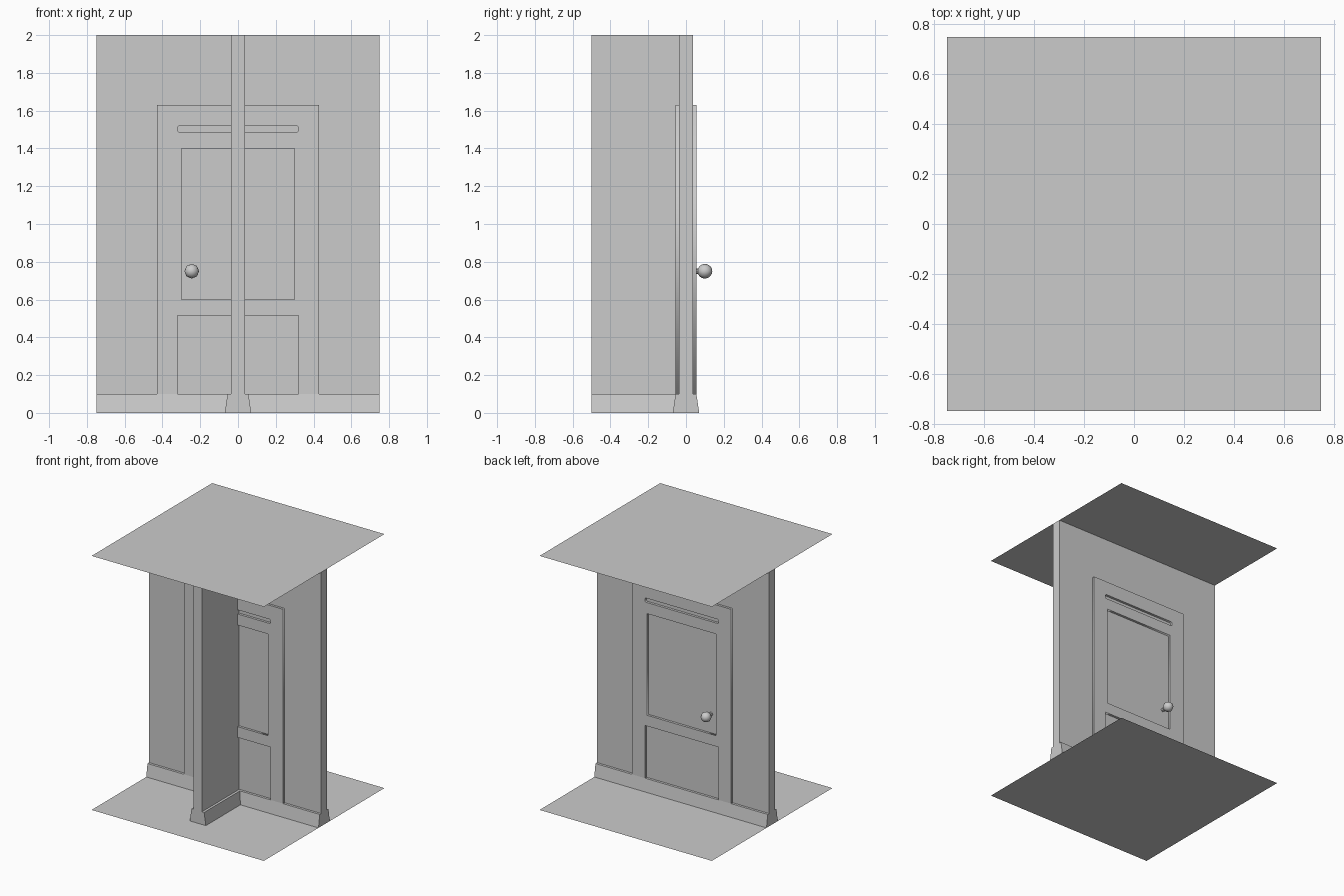
import bpy, bmesh
from math import pi

if "Cube" in bpy.data.objects:
    bpy.data.objects.remove(bpy.data.objects["Cube"])

W, D, H = 0.75, 0.5, 2.0      # half wall length, partition depth, height
T, RELIEF = 0.036, 0.055      # half wall thickness, door face offset


def plane(name, z):
    bpy.ops.mesh.primitive_plane_add(size=1.5, location=(0, 0, z))
    bpy.context.object.name = name


def t_plan(w):
    return [(-W, w), (-W, -w), (-w, -w), (-w, -D),
            (w, -D), (w, -w), (W, -w), (W, w)]


# floor and ceiling
plane("floor", 0)
plane("ceiling", H)

# T-shaped wall with flared skirting, lofted through stacked plans
bm = bmesh.new()
rings = [[bm.verts.new((x, y, z)) for x, y in t_plan(w)]
         for w, z in ((0.07, 0), (RELIEF, 0.1), (T, 0.1), (T, H))]
for a, b in zip(rings, rings[1:]):
    n = len(a)
    for i in range(n):
        j = (i + 1) % n
        bm.faces.new((a[i], a[j], b[j], b[i]))
bmesh.ops.remove_doubles(bm, verts=bm.verts, dist=1e-5)
bm.normal_update()
mesh = bpy.data.meshes.new("walls")
bm.to_mesh(mesh)
bm.free()
bpy.context.collection.objects.link(bpy.data.objects.new("walls", mesh))


def rect(x, z0, z1):
    return [(-x, z0), (x, z0), (x, z1), (-x, z1)]


# raised door face: notched outline with panel and slot openings
outline = [(-0.43, 0.1), (-0.32, 0.1), (-0.32, 0.515), (0.32, 0.515),
           (0.32, 0.1), (0.43, 0.1), (0.43, 1.63), (-0.43, 1.63)]
c = 0.007
slot = [(-0.32 + c, 1.487), (0.32 - c, 1.487), (0.32, 1.487 + c), (0.32, 1.52 - c),
        (0.32 - c, 1.52), (-0.32 + c, 1.52), (-0.32, 1.52 - c), (-0.32, 1.487 + c)]


def door_face(name, side):
    cu = bpy.data.curves.new(name, 'CURVE')
    cu.dimensions = '2D'
    cu.fill_mode = 'BOTH'
    cu.extrude = (RELIEF - T) / 2
    for pts in (outline, rect(0.3, 0.6, 1.4), slot):
        s = cu.splines.new('POLY')
        s.points.add(len(pts) - 1)
        for p, (x, z) in zip(s.points, pts):
            p.co = (x, z, 0, 1)
        s.use_cyclic_u = True
    ob = bpy.data.objects.new(name, cu)
    ob.rotation_euler.x = pi / 2
    ob.location.y = side * (RELIEF + T) / 2
    bpy.context.collection.objects.link(ob)
    bpy.ops.object.select_all(action='DESELECT')
    ob.select_set(True)
    bpy.context.view_layer.objects.active = ob
    bpy.ops.object.convert(target='MESH')


# door faces, knobs and knob stems on both sides
for label, side in (("front", -1), ("back", 1)):
    door_face(label + "_door_face", side)
    bpy.ops.mesh.primitive_uv_sphere_add(segments=8, ring_count=8, radius=0.039,
                                         location=(-0.245, side * 0.1, 0.75),
                                         rotation=(pi / 2, 0, 0))
    bpy.context.object.name = label + "_knob"
    bpy.ops.object.shade_smooth()
    bpy.ops.mesh.primitive_cylinder_add(vertices=8, radius=0.014, depth=0.05,
                                        location=(-0.245, side * 0.06, 0.75),
                                        rotation=(pi / 2, 0, 0))
    bpy.context.object.name = label + "_knob_stem"
